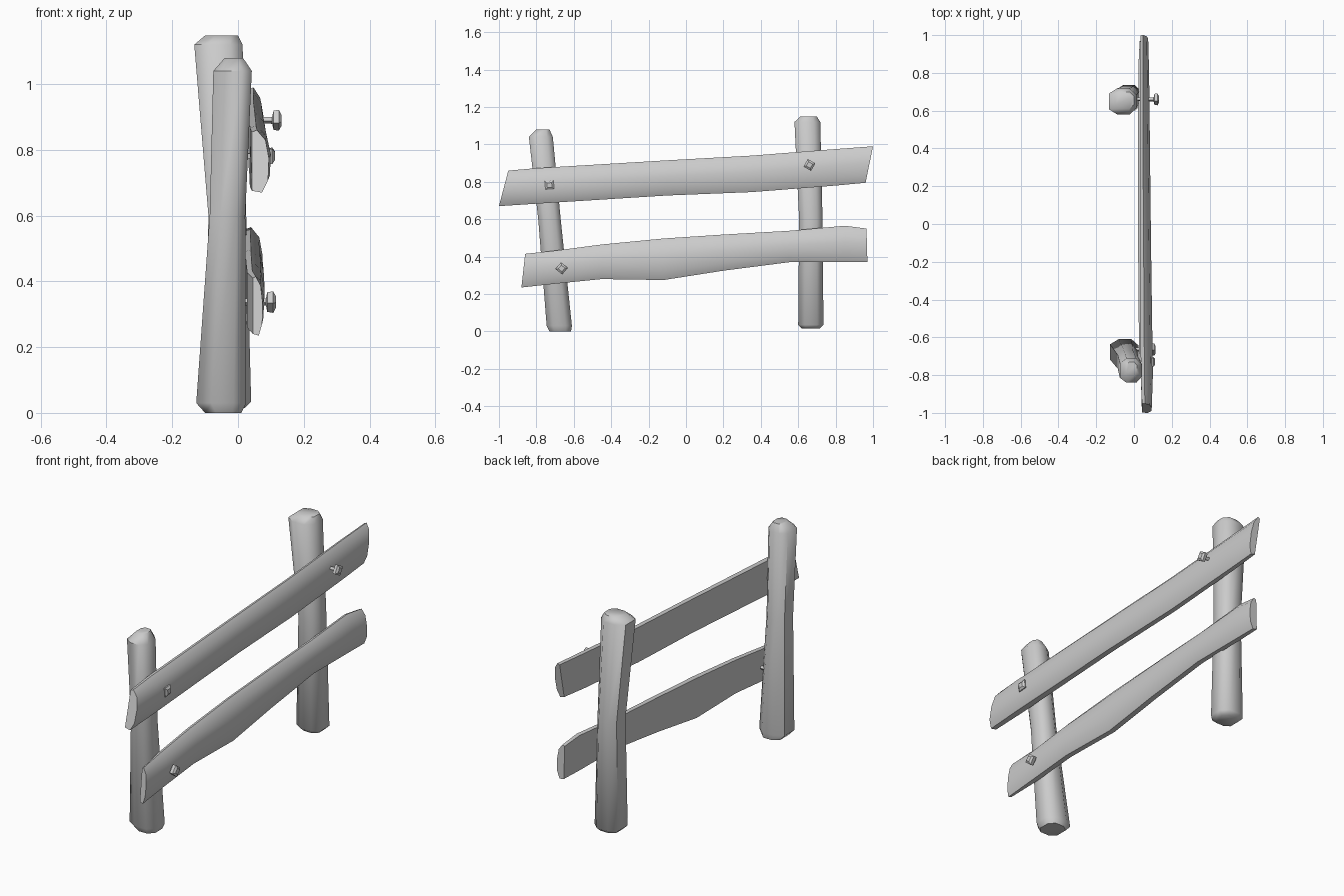
import bpy
import bmesh
import math
from mathutils import Vector

cube = bpy.data.objects.get("Cube")
if cube:
    bpy.data.objects.remove(cube, do_unlink=True)

# One plain grey for everything
grey = bpy.data.materials.new("weathered grey")
grey.use_nodes = True
colour = (0.6, 0.6, 0.6, 1)
grey.diffuse_color = colour
grey.node_tree.nodes["Principled BSDF"].inputs["Base Color"].default_value = colour


def loft(name, rings, angle):
    """Skin a list of equally sized point rings and cap both ends."""
    bm = bmesh.new()
    loops = [[bm.verts.new(point) for point in ring] for ring in rings]
    count = len(loops[0])
    for near, far in zip(loops, loops[1:]):
        for i in range(count):
            j = (i + 1) % count
            bm.faces.new((near[i], near[j], far[j], far[i]))
    bm.faces.new(loops[0])
    bm.faces.new(loops[-1])
    bmesh.ops.recalc_face_normals(bm, faces=bm.faces)
    mesh = bpy.data.meshes.new(name)
    bm.to_mesh(mesh)
    bm.free()
    mesh.materials.append(grey)
    obj = bpy.data.objects.new(name, mesh)
    bpy.context.collection.objects.link(obj)
    bpy.ops.object.select_all(action='DESELECT')
    obj.select_set(True)
    bpy.context.view_layer.objects.active = obj
    bpy.ops.object.shade_smooth_by_angle(angle=math.radians(angle))
    return obj


def mix(a, b, t):
    return a + (b - a) * t


# Cross-sections in unit coordinates: chamfered square post, flat-backed rail
POST = [(.3, 0), (.75, 0), (1, .25), (1, .75), (.75, 1), (.3, 1), (0, .8), (0, .2)]
RAIL = [(0, .03), (0, .97), (.3, 1), (.8, .84), (1, .55), (.95, .2), (.6, 0)]


def post(name, stations):
    """Stations: height, x range, y range."""
    rings = [[(mix(x0, x1, u), mix(y0, y1, v), z) for u, v in POST]
             for z, x0, x1, y0, y1 in stations]
    loft(name, rings, 50)


def rail(name, stations):
    """Stations: bottom y and z, top y and z, x range."""
    rings = [[(mix(x0, x1, u), mix(yb, yt, v), mix(zb, zt, v)) for u, v in RAIL]
             for yb, zb, yt, zt, x0, x1 in stations]
    loft(name, rings, 50)


def nail(name, x_head, x_tip, y, z, turn):
    """Thin shaft through the rail with a faceted square head."""
    profile = [(-.01, .01), (x_head, .011), (x_head + .004, .03),
               (x_tip - .008, .033), (x_tip, .018)]
    rings = []
    for x, radius in profile:
        ring = []
        for k in range(4):
            a = math.radians(turn) + k * math.pi / 2
            ring.append(Vector((x, y + radius * math.cos(a), z + radius * math.sin(a))))
        rings.append(ring)
    loft(name, rings, 30)


# Posts, leaning and tapering, with chamfered ends
post("front_post", [
    (0, -.10, .01, -.73, -.615),
    (.03, -.127, .025, -.745, -.61),
    (.6, -.086, .022, -.79, -.67),
    (1.04, -.075, .042, -.84, -.712),
    (1.08, -.04, .015, -.80, -.73)])
post("back_post", [
    (.015, -.08, .02, .62, .715),
    (.035, -.10, .04, .60, .735),
    (.6, -.09, .025, .605, .73),
    (1.12, -.133, .014, .58, .718),
    (1.148, -.10, 0, .61, .70)])

# Rails fixed across the left faces of the posts
rail("upper_rail", [
    (-1, .67, -.95, .86, .042, .094),
    (-.8, .683, -.8, .873, .036, .1),
    (-.1, .727, -.1, .915, .034, .09),
    (.35, .745, .35, .94, .032, .085),
    (.8, .78, .8, .975, .032, .08),
    (.96, .795, 1, .99, .035, .075)])
rail("lower_rail", [
    (-.88, .235, -.86, .415, .045, .075),
    (-.7, .255, -.7, .432, .028, .08),
    (-.45, .28, -.45, .465, .024, .08),
    (-.12, .275, -.12, .497, .022, .08),
    (.2, .325, .2, .518, .022, .078),
    (.55, .37, .55, .538, .022, .075),
    (.85, .37, .85, .565, .024, .075),
    (.97, .37, .965, .55, .03, .072)])

# Nails
nail("upper_front_nail", .09, .112, -.73, .782, 50)
nail("upper_back_nail", .104, .132, .66, .89, 15)
nail("lower_front_nail", .085, .115, -.665, .337, 5)
